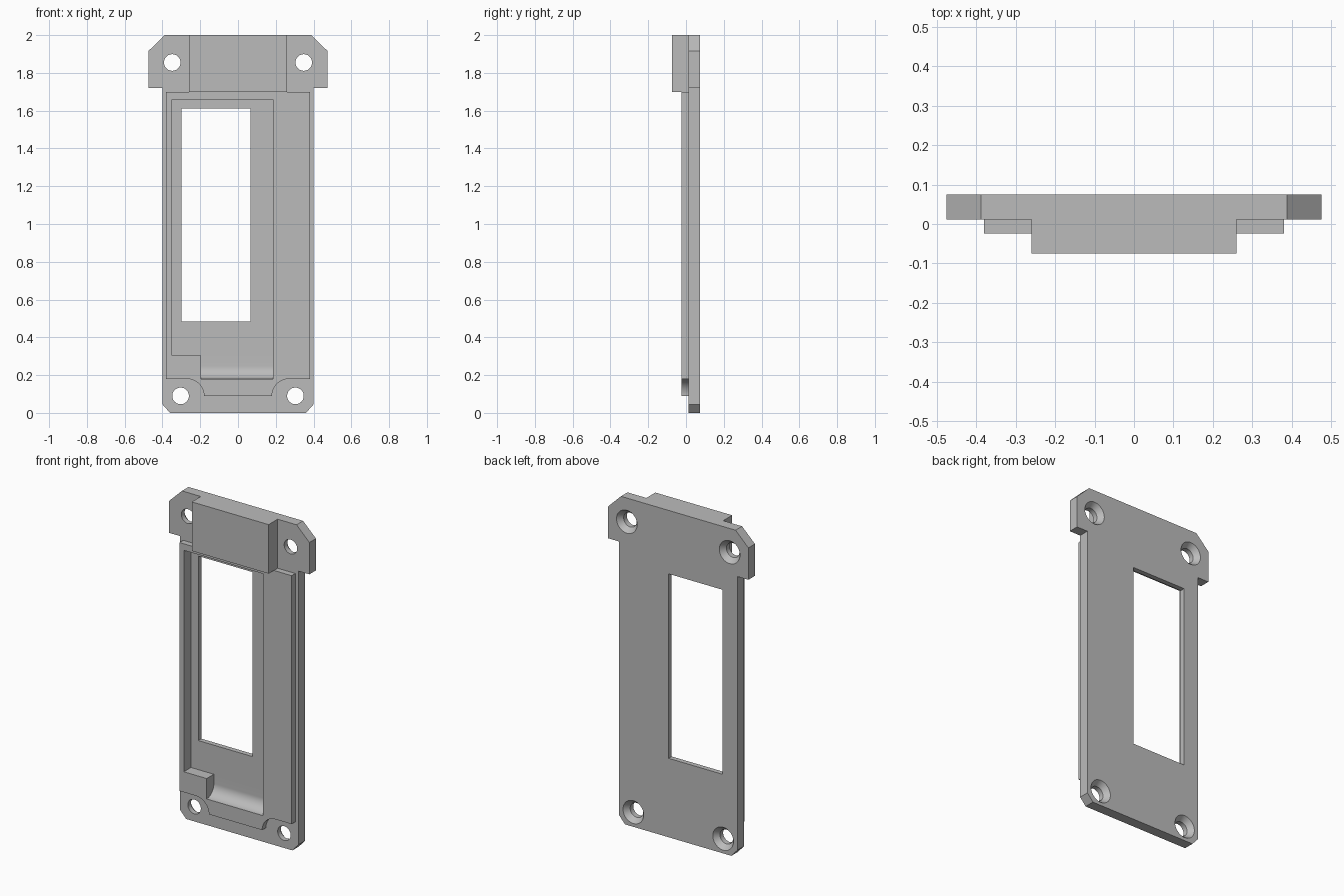
import bpy
import bmesh
import math
from mathutils import Vector

old = bpy.data.objects.get("Cube")
if old:
    bpy.data.objects.remove(old, do_unlink=True)

# Material
grey = bpy.data.materials.new("plain grey")
grey.use_nodes = True
GREY = (0.5, 0.5, 0.5, 1)
grey.diffuse_color = GREY
grey.node_tree.nodes["Principled BSDF"].inputs["Base Color"].default_value = GREY


def finish(name, bm):
    bmesh.ops.recalc_face_normals(bm, faces=bm.faces[:])
    mesh = bpy.data.meshes.new(name)
    bm.to_mesh(mesh)
    bm.free()
    mesh.materials.append(grey)
    obj = bpy.data.objects.new(name, mesh)
    bpy.context.collection.objects.link(obj)
    return obj


def prism(name, profile, start, end, axis="y"):
    """Extrude an (x, z) profile along y, or a (y, z) profile along x."""
    bm = bmesh.new()
    place = (lambda p: (p[0], start, p[1])) if axis == "y" else (lambda p: (start, *p))
    face = bm.faces.new([bm.verts.new(place(p)) for p in profile])
    moved = bmesh.ops.extrude_face_region(bm, geom=[face])["geom"]
    step = Vector((0, end - start, 0)) if axis == "y" else Vector((end - start, 0, 0))
    bmesh.ops.translate(bm, vec=step, verts=[g for g in moved if isinstance(g, bmesh.types.BMVert)])
    return finish(name, bm)


def rect(x0, x1, z0, z1):
    return [(x0, z0), (x1, z0), (x1, z1), (x0, z1)]


def arc(cx, cz, r, a0, a1, n=16):
    angles = [math.radians(a0 + (a1 - a0) * i / n) for i in range(n + 1)]
    return [(cx + r * math.cos(a), cz + r * math.sin(a)) for a in angles]


def mirrored(half):
    return half + [(-x, z) for x, z in reversed(half)]


def lathe(name, x, z, profile, n=40):
    """Closed solid turned about a line parallel to y, from (radius, y) pairs."""
    bm = bmesh.new()
    rings = []
    for r, y in profile:
        rings.append([bm.verts.new((px, y, pz)) for px, pz in arc(x, z, r, 0, 360, n)[:-1]])
    for a, b in zip(rings, rings[1:]):
        for i in range(n):
            j = (i + 1) % n
            bm.faces.new((a[i], a[j], b[j], b[i]))
    bm.faces.new(rings[0])
    bm.faces.new(rings[-1])
    return finish(name, bm)


def combine(target, tool, operation):
    mod = target.modifiers.new(tool.name, "BOOLEAN")
    mod.operation = operation
    mod.solver = "EXACT"
    mod.object = tool
    bpy.context.view_layer.objects.active = target
    bpy.ops.object.modifier_apply(modifier=mod.name)
    bpy.data.objects.remove(tool, do_unlink=True)


BACK, PLATE_FRONT, FRAME_FRONT, BLOCK_FRONT = 0.075, 0.012, -0.024, -0.075
FLOOR = 0.045

# Back plate with ears at the top and clipped corners
plate = prism("face_plate", mirrored([
    (0.36, 0), (0.40, 0.045), (0.40, 1.72), (0.475, 1.72), (0.475, 1.915), (0.388, 2.0),
]), PLATE_FRONT, BACK)

# Raised frame with a lower tab scooped out around the screw holes
frame = prism("raised_frame", mirrored(
    arc(0.27, 0.09, 0.09, 180, 90) + [(0.38, 0.18), (0.38, 1.70)]
), FRAME_FRONT, 0.03)
combine(plate, frame, "UNION")

# Thick block at the top
block = prism("top_block", rect(-0.26, 0.26, 1.70, 2.0), BLOCK_FRONT, 0.04)
combine(plate, block, "UNION")

# Pocket, its curved lower ramp, and the window
pocket = prism("pocket_cutter", rect(-0.35, 0.185, 0.305, 1.66), -0.2, FLOOR)
combine(plate, pocket, "DIFFERENCE")
radius = FLOOR - FRAME_FRONT
ramp_profile = [(-0.2, 0.18)] + arc(FRAME_FRONT, 0.18 + radius, radius, 270, 360)
ramp_profile += [(FLOOR, 0.40), (-0.2, 0.40)]
ramp = prism("ramp_cutter", ramp_profile, -0.195, 0.185, axis="x")
combine(plate, ramp, "DIFFERENCE")
window = prism("window_cutter", rect(-0.30, 0.065, 0.483, 1.612), -0.2, 0.2)
combine(plate, window, "DIFFERENCE")

# Screw holes, countersunk from the back
for x, z in ((0.348, 1.855), (0.304, 0.09)):
    for side in (-1, 1):
        hole = lathe("hole_cutter", side * x, z, [
            (0.044, -0.2), (0.044, BACK - 0.032), (0.07, BACK), (0.07, 0.2),
        ])
        combine(plate, hole, "DIFFERENCE")

# Smooth the curved walls and keep the edges crisp
bpy.ops.object.select_all(action="DESELECT")
plate.select_set(True)
bpy.context.view_layer.objects.active = plate
bpy.ops.object.shade_smooth_by_angle(angle=math.radians(25))
